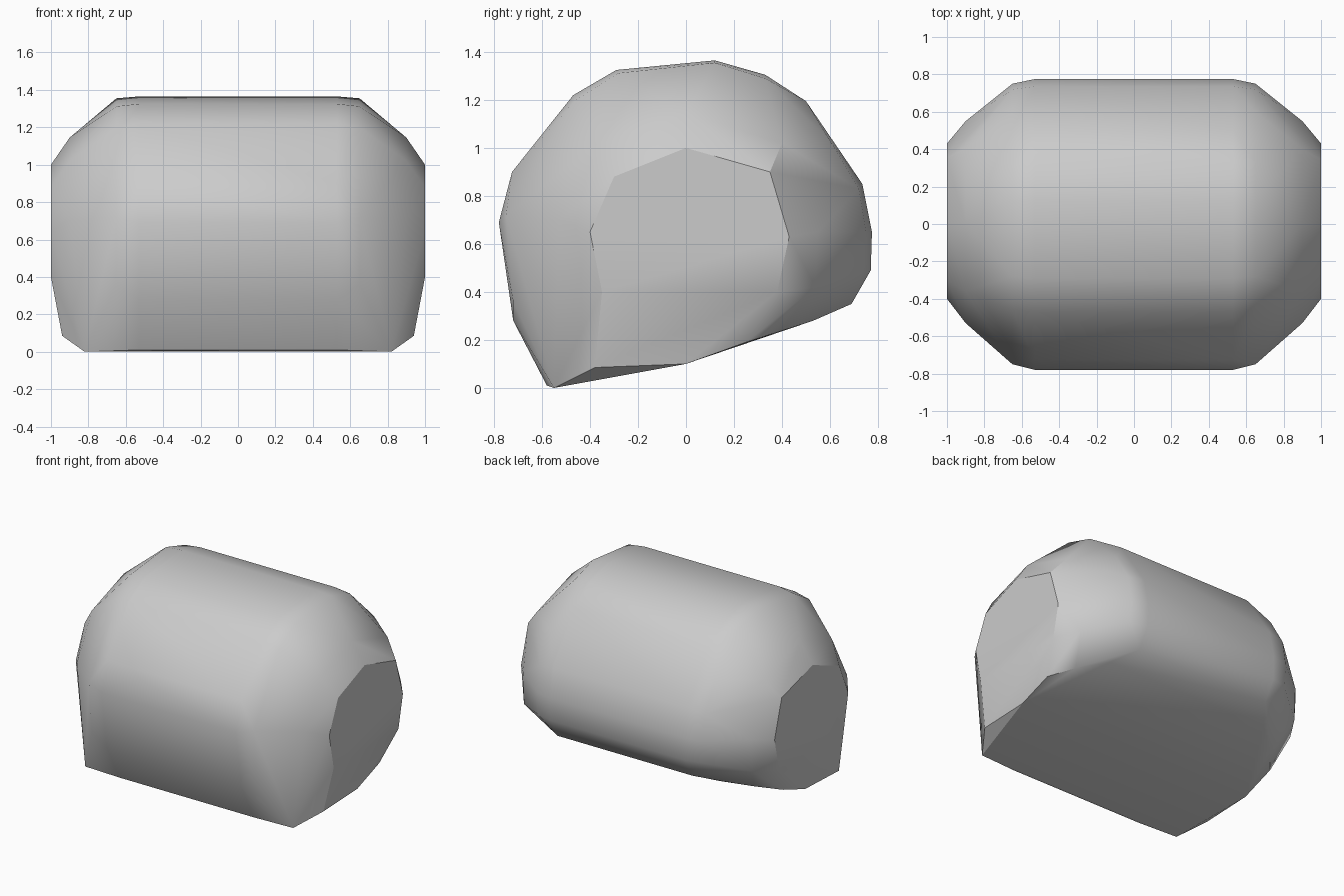
import bpy
import bmesh
import math

cube = bpy.data.objects.get("Cube")
if cube:
    bpy.data.objects.remove(cube, do_unlink=True)

grey = bpy.data.materials.new("light grey")
grey.use_nodes = True
colour = (0.6, 0.6, 0.6, 1)
grey.diffuse_color = colour
grey.node_tree.nodes["Principled BSDF"].inputs["Base Color"].default_value = colour

# Main (y, z) outline of the body
OUTLINE = [(-.58, .01), (-.72, .28), (-.78, .69), (-.725, .9), (-.47, 1.22),
           (-.29, 1.325), (.12, 1.365), (.33, 1.305), (.5, 1.195), (.6, 1.04),
           (.735, .85), (.775, .65), (.77, .49), (.69, .35)]
# Bevel rings towards each end: x -> (y, z) points
RINGS = {
    .65: [(-.72, .36), (-.75, .72), (-.46, 1.2), (-.28, 1.312), (.12, 1.355),
          (.33, 1.29), (.6, 1.03), (.72, .83), (.75, .65), (.74, .49), (.53, .28)],
    .9: [(-.53, .7), (-.36, 1.02), (0, 1.145), (.4, 1.02), (.55, .65), (.54, .42)],
    1: [(-.35, .4), (-.4, .65), (-.3, .88), (0, 1), (.35, .9), (.43, .63), (.38, .4)],
    .94: [(-.38, .085), (0, .1), (.25, .19)],
    .82: [(-.55, 0), (.39, .235)],
}
RINGS[.53] = OUTLINE

# Rounded body: hull of the mirrored rings
bm = bmesh.new()
for x, points in RINGS.items():
    for y, z in points:
        for side in (-1, 1):
            bm.verts.new((side * x, y, z))
hull = bmesh.ops.convex_hull(bm, input=bm.verts)
loose = set(hull["geom_interior"] + hull["geom_unused"])
bmesh.ops.delete(bm, geom=[v for v in loose if isinstance(v, bmesh.types.BMVert)],
                 context="VERTS")
bmesh.ops.dissolve_limit(bm, angle_limit=math.radians(1),
                         verts=bm.verts, edges=bm.edges)
bmesh.ops.recalc_face_normals(bm, faces=bm.faces)
mesh = bpy.data.meshes.new("rounded_body")
bm.to_mesh(mesh)
bm.free()
mesh.materials.append(grey)
body = bpy.data.objects.new("rounded_body", mesh)
bpy.context.collection.objects.link(body)

# Smooth the bevels, keep the flat cap and base crisp
bpy.ops.object.select_all(action="DESELECT")
body.select_set(True)
bpy.context.view_layer.objects.active = body
bpy.ops.object.shade_smooth_by_angle(angle=math.radians(32))
